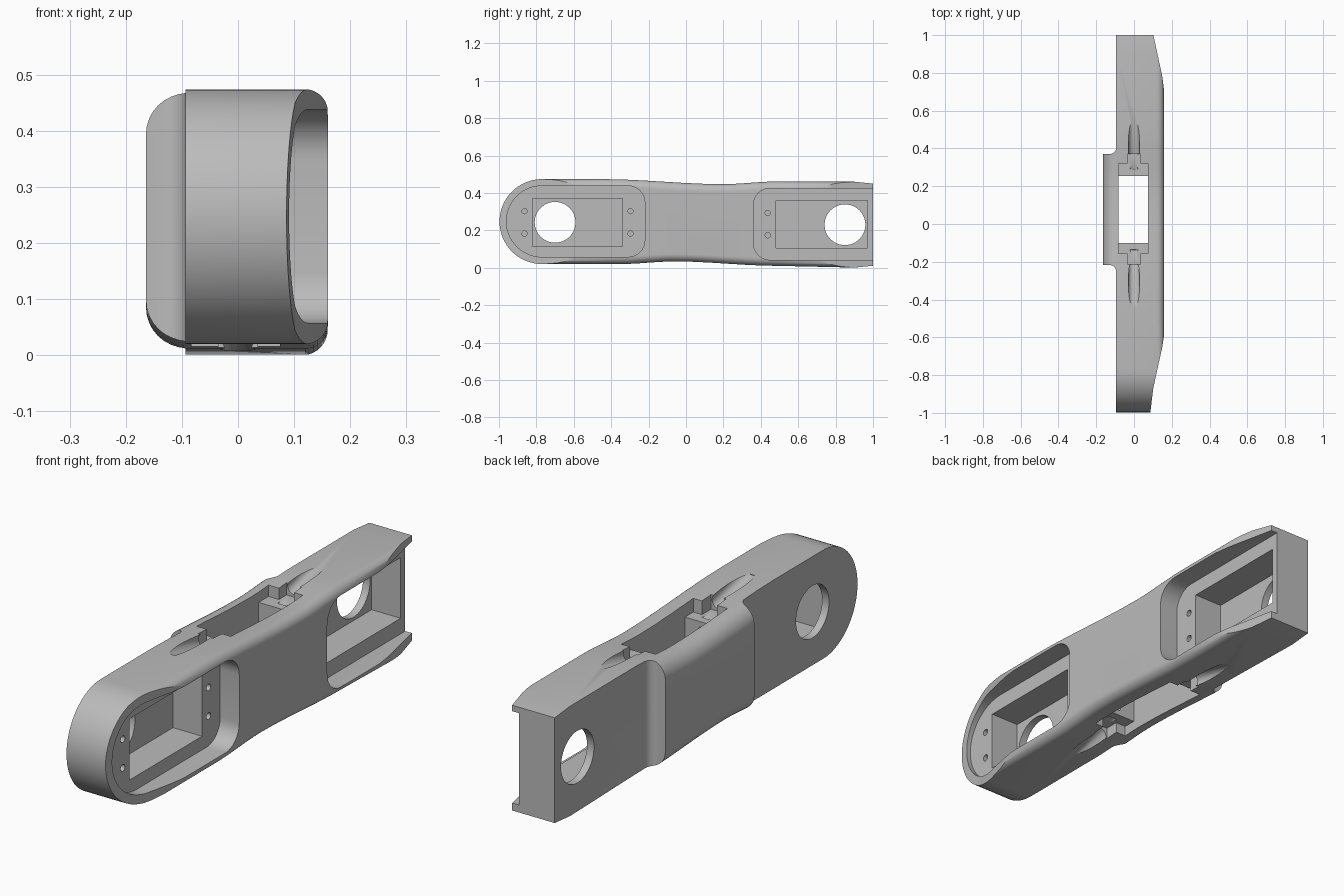
import bpy, bmesh, math
from mathutils import Matrix, Vector

if "Cube" in bpy.data.objects:
    bpy.data.objects.remove(bpy.data.objects["Cube"])

grey = bpy.data.materials.new("plain_grey")
grey.use_nodes = True
colour = (0.5, 0.5, 0.5, 1)
grey.diffuse_color = colour
grey.node_tree.nodes["Principled BSDF"].inputs["Base Color"].default_value = colour


def to_object(bm, name):
    bmesh.ops.recalc_face_normals(bm, faces=bm.faces)
    mesh = bpy.data.meshes.new(name)
    bm.to_mesh(mesh)
    bm.free()
    ob = bpy.data.objects.new(name, mesh)
    bpy.context.collection.objects.link(ob)
    mesh.materials.append(grey)
    return ob


def prism(outline, lo, hi, axis):
    """Extrude a closed outline along x (outline in y, z) or z (outline in x, y)."""
    bm = bmesh.new()
    place = (lambda p, t: (t, *p)) if axis == "x" else (lambda p, t: (*p, t))
    face = bm.faces.new([bm.verts.new(place(p, lo)) for p in outline])
    new = bmesh.ops.extrude_face_region(bm, geom=[face])["geom"]
    bmesh.ops.translate(bm, vec=place((0, 0), hi - lo),
                        verts=[v for v in new if isinstance(v, bmesh.types.BMVert)])
    return bm


def arc(cx, cy, r, start, end, steps=8):
    return [(cx + r * math.cos(math.radians(start + (end - start) * i / steps)),
             cy + r * math.sin(math.radians(start + (end - start) * i / steps)))
            for i in range(steps + 1)]


def smooth_line(keys, steps=6):
    """Ease between a few key points."""
    pts = [keys[0]]
    for (a, b), (c, d) in zip(keys, keys[1:]):
        for i in range(1, steps + 1):
            t = i / steps
            pts.append((a + (c - a) * t, b + (d - b) * t * t * (3 - 2 * t)))
    return pts


def cut(target, bm):
    cutter = to_object(bm, "cutter")
    cutter.hide_render = True
    mod = target.modifiers.new("cut", "BOOLEAN")
    mod.operation, mod.solver, mod.object = "DIFFERENCE", "EXACT", cutter
    bpy.context.view_layer.objects.active = target
    bpy.ops.object.modifier_apply(modifier=mod.name)
    bpy.data.objects.remove(cutter)


def box(x0, x1, y0, y1, z0, z1):
    return prism([(x0, y0), (x1, y0), (x1, y1), (x0, y1)], z0, z1, "z")


def rod(start, end, r, segments=32):
    a, b = Vector(start), Vector(end)
    bm = bmesh.new()
    turn = (b - a).to_track_quat("Z", "Y").to_matrix().to_4x4()
    bmesh.ops.create_cone(bm, cap_ends=True, segments=segments, radius1=r, radius2=r,
                          depth=(b - a).length,
                          matrix=Matrix.Translation((a + b) / 2) @ turn)
    return bm


# Arm body: waisted side outline with one round end
outline = arc(-0.77, 0.247, 0.227, 270, 90, 32)
outline += smooth_line([(-0.45, 0.474), (0.2, 0.447), (0.48, 0.461)])
outline += [(0.9, 0.46), (1.15, 0.435), (1.15, 0.025), (0.9, 0.001)]
outline += smooth_line([(0.5, 0.01), (-0.06, 0.034), (-0.35, 0.02)])
bm = prism(outline, -0.164, 0.16, "x")
for side, width in ((-1, 0.072), (1, 0.04)):
    rim = [e for e in bm.edges if all(v.co.x * side > 0.155 for v in e.verts)]
    bmesh.ops.bevel(bm, geom=rim, offset=width, offset_type="OFFSET", segments=8,
                    profile=0.5, affect="EDGES", clamp_overlap=False)
arm = to_object(bm, "arm_body")

# Square end, and tapered outer face at both ends
cut(arm, box(-1, 1, 1.0, 2, -1, 2))
cut(arm, prism([(0.08, -1.05), (0.102, -0.87), (0.15, -0.65), (0.165, -0.55),
                (0.5, -0.55), (0.5, -1.05)], -1, 2, "z"))
cut(arm, prism([(0.092, 1.05), (0.15, 0.78), (0.165, 0.66), (0.5, 0.66), (0.5, 1.05)],
               -1, 2, "z"))

# Thin flat ends leaving a raised block in the middle, with filleted steps
for step, s in ((0.37, 1), (-0.217, -1)):
    fillet = arc(-0.13, step + s * 0.036, 0.036, 270 * s, 360 * s)
    cut(arm, prism([(-0.5, step)] + fillet[:-1] +
                   [(-0.094, step + s * 0.036), (-0.094, step + s * 2), (-0.5, step + s * 2)],
                   -1, 2, "z"))

# Shallow outer pockets
floor = 0.072
cut(arm, prism(arc(-0.77, 0.248, 0.19, 270, 90, 32) +
               arc(-0.31, 0.348, 0.09, 90, 0) + arc(-0.31, 0.148, 0.09, 0, -90),
               floor, 0.5, "x"))
cut(arm, prism([(1.2, 0.042), (1.2, 0.425)] +
               arc(0.45, 0.335, 0.09, 90, 180) + arc(0.45, 0.132, 0.09, 180, 270),
               floor, 0.5, "x"))

# Deep motor bays, shaft holes and screw holes
for y0, y1, z0, z1, hole_y, hole_z in ((-0.82, -0.34, 0.115, 0.37, -0.70, 0.243),
                                       (0.48, 0.97, 0.107, 0.36, 0.85, 0.23)):
    cut(arm, box(-0.062, 0.3, y0, y1, z0, z1))
    cut(arm, rod((-0.5, hole_y, hole_z), (0.3, hole_y, hole_z), 0.109, 48))
    for y in (y0 - 0.043, y1 + 0.043):
        for z in (-0.06, 0.06):
            if y < 1:
                mid = (z0 + z1) / 2 + z
                cut(arm, rod((0.0, y, mid), (0.3, y, mid), 0.014, 16))

# Middle motor window with ledges, screw holes and tool grooves, above and below
cut(arm, box(-0.083, 0.075, -0.10, 0.255, -1, 2))
for s in (1, -1):
    def z(h):
        return 0.24 + s * h
    lo, hi = sorted((z(0.165), z(0.5)))
    cut(arm, box(-0.083, 0.075, -0.155, 0.32, lo, hi))
    for edge, d in ((0.255, 1), (-0.10, -1)):
        y0, y1 = sorted((edge - d * 0.01, edge + d * 0.115))
        cut(arm, box(-0.035, 0.035, y0, y1, lo, hi))
        cut(arm, rod((0, edge + d * 0.03, z(0.185)), (0, edge + d * 0.33, z(0.26)), 0.03))
        cut(arm, rod((0, edge - d * 0.01, z(0.13)), (0, edge + d * 0.08, z(0.13)), 0.013, 16))

bpy.ops.object.select_all(action="DESELECT")
arm.select_set(True)
bpy.context.view_layer.objects.active = arm
bpy.ops.object.shade_smooth_by_angle(angle=math.radians(30))
